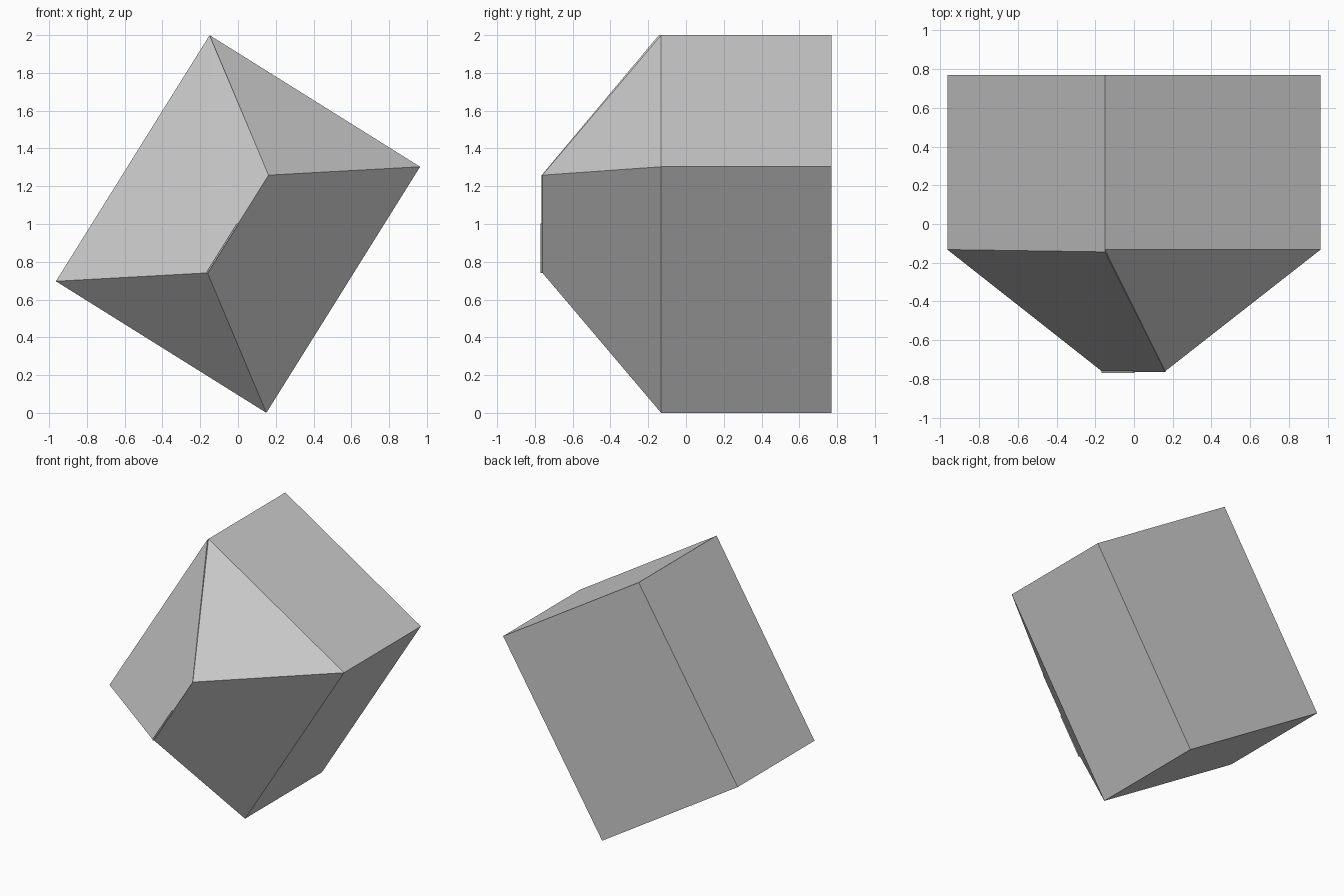
import bpy, bmesh, math
from mathutils import Matrix

if "Cube" in bpy.data.objects:
    bpy.data.objects.remove(bpy.data.objects["Cube"])

TILT = math.radians(32)
HX, HZ, RZ = 0.657, 0.768, 0.305      # half width, half length, half ridge
EAVE, RIDGE, BACK = -0.132, -0.76, 0.77


def hull(name, points):
    """Flat-faced solid from corner points, tilted about y and lifted."""
    bm = bmesh.new()
    for p in points:
        bm.verts.new(p)
    bmesh.ops.convex_hull(bm, input=bm.verts[:])
    bmesh.ops.dissolve_limit(bm, angle_limit=0.002, verts=bm.verts[:], edges=bm.edges[:])
    bmesh.ops.recalc_face_normals(bm, faces=bm.faces[:])
    bm.transform(Matrix.Translation((0, 0, 1)) @ Matrix.Rotation(TILT, 4, 'Y'))
    mesh = bpy.data.meshes.new(name)
    bm.to_mesh(mesh)
    bm.free()
    obj = bpy.data.objects.new(name, mesh)
    bpy.context.collection.objects.link(obj)
    return obj


# Block with a hipped front
block = [(x, y, z) for x in (-HX, HX) for y in (EAVE, BACK) for z in (-HZ, HZ)]
hull("hipped_block", block + [(0, RIDGE, -RZ), (0, RIDGE, RZ)])

# Thin facing on the left slope, slightly thicker at the top corner
slope = [(-HX, EAVE, -HZ), (-HX, EAVE, HZ), (0, RIDGE, RZ), (0, RIDGE, -RZ)]
hull("left_slope_facing", slope + [(-HX, EAVE - 0.012, HZ), (0, RIDGE - 0.004, RZ),
                                   (0, RIDGE - 0.004, -RZ)])

# Small raised strip on the lower half of the ridge
hull("ridge_strip", [(x, y, z) for x in (-0.006, 0.002)
                     for y in (RIDGE, RIDGE - 0.01) for z in (-RZ, 0)])
